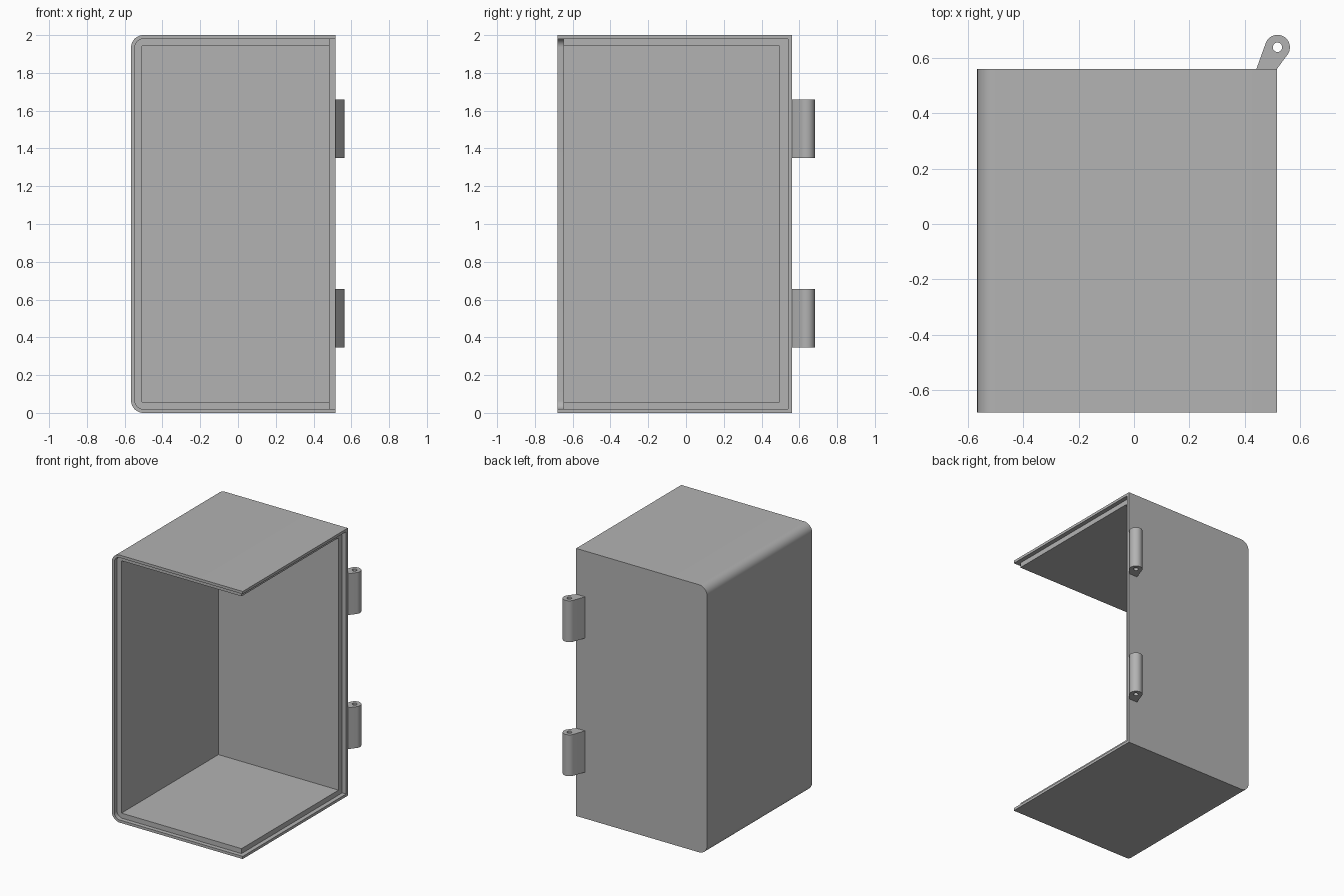
import bpy, bmesh, math
from mathutils import Vector

if "Cube" in bpy.data.objects:
    bpy.data.objects.remove(bpy.data.objects["Cube"], do_unlink=True)

# Outer extents of the box
LEFT, RIGHT, FRONT, BACK, HEIGHT = -0.566, 0.516, -0.681, 0.56, 2.0
RIM, WALL = 0.02, 0.057            # thin lip and full wall thickness
STEP = 0.032                       # depth of the rebate behind the lip
FAR = 1.0                          # cutters run out past the open sides

gray = bpy.data.materials.new("plain_gray")
gray.use_nodes = True
color = (0.45, 0.45, 0.45, 1)
gray.diffuse_color = color
gray.node_tree.nodes["Principled BSDF"].inputs["Base Color"].default_value = color


def prism(name, points, depth):
    """Close a ring of 3D points and extrude it along a vector."""
    bm = bmesh.new()
    face = bm.faces.new([bm.verts.new(p) for p in points])
    grown = bmesh.ops.extrude_face_region(bm, geom=[face], use_keep_orig=True)
    moved = [g for g in grown["geom"] if isinstance(g, bmesh.types.BMVert)]
    bmesh.ops.translate(bm, verts=moved, vec=depth)
    bmesh.ops.recalc_face_normals(bm, faces=bm.faces)
    mesh = bpy.data.meshes.new(name)
    bm.to_mesh(mesh)
    bm.free()
    mesh.materials.append(gray)
    obj = bpy.data.objects.new(name, mesh)
    bpy.context.collection.objects.link(obj)
    return obj


def arc(cx, cy, radius, start, end, steps):
    angles = [math.radians(start + (end - start) * i / steps) for i in range(steps + 1)]
    return [(cx + radius * math.cos(a), cy + radius * math.sin(a)) for a in angles]


def block(name, x0, x1, y0, y1, inset, radius=0):
    """Block along y, with the two left corners optionally rounded."""
    z0, z1 = inset, HEIGHT - inset
    ring = [(x1, z0), (x1, z1)]
    if radius:
        ring += arc(x0 + radius, z1 - radius, radius, 90, 180, 10)
        ring += arc(x0 + radius, z0 + radius, radius, 180, 270, 10)
    else:
        ring += [(x0, z1), (x0, z0)]
    return prism(name, [(x, y0, z) for x, z in ring], (0, y1 - y0, 0))


def cut(target, cutters):
    """Subtract the cutters, then discard them."""
    for cutter in cutters:
        cutter.hide_render = True
        mod = target.modifiers.new("cut", "BOOLEAN")
        mod.operation, mod.solver, mod.object = "DIFFERENCE", "EXACT", cutter
    bpy.context.view_layer.update()
    graph = bpy.context.evaluated_depsgraph_get()
    target_mesh = bpy.data.meshes.new_from_object(target.evaluated_get(graph))
    target.modifiers.clear()
    target.data = target_mesh
    for cutter in cutters:
        bpy.data.objects.remove(cutter, do_unlink=True)
    bpy.ops.object.select_all(action="DESELECT")
    target.select_set(True)
    bpy.context.view_layer.objects.active = target
    bpy.ops.object.shade_smooth_by_angle(angle=math.radians(30))


# Housing: open at the front and right, with a stepped lip round both openings
housing = block("housing", LEFT, RIGHT, FRONT, BACK, 0, 0.065)
cut(housing, [
    block("cavity_cutter", LEFT + WALL, FAR, -FAR, BACK - 0.064, WALL),
    block("front_step_cutter", LEFT + RIM, FAR, -FAR, FRONT + STEP, RIM, 0.045),
    block("right_step_cutter", RIGHT - STEP, FAR, -FAR, BACK - RIM, RIM),
])

# Hinge knuckles: teardrop lugs with a pin hole, standing on the back wall
center, radius = Vector((0.518, 0.638)), 0.045


def tangent_angle(base, side):
    spoke = base - center
    heading = math.atan2(spoke.y, spoke.x) + side * math.acos(radius / spoke.length)
    return math.degrees(heading)


inner, outer = Vector((0.442, BACK)), Vector((RIGHT, BACK))
outline = [tuple(inner), tuple(outer)]
outline += arc(*center, radius, tangent_angle(outer, 1), tangent_angle(inner, -1) + 360, 24)

for name, z in (("lower_hinge", 0.347), ("upper_hinge", 1.349)):
    hinge = prism(name, [(x, y, z) for x, y in outline], (0, 0, 0.309))
    hole = arc(*center, 0.017, 0, 345, 23)
    cut(hinge, [prism("pin_cutter", [(x, y, z - 0.1) for x, y in hole], (0, 0, 0.6))])
